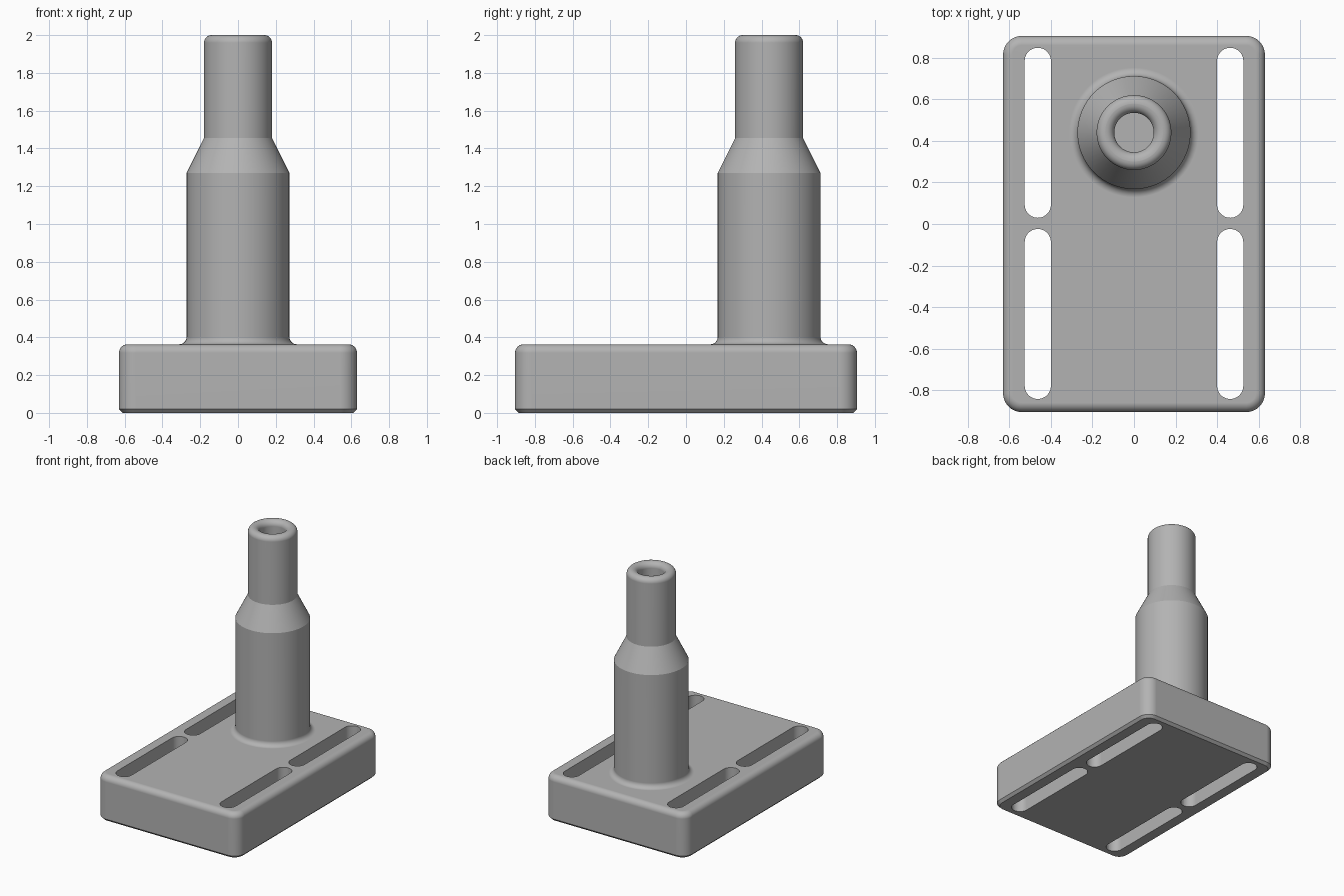
import bpy, bmesh, math
from math import sin, cos, pi

if "Cube" in bpy.data.objects:
    bpy.data.objects.remove(bpy.data.objects["Cube"])

grey = bpy.data.materials.new("light grey")
grey.diffuse_color = (0.45, 0.45, 0.45, 1)
grey.use_nodes = True
grey.node_tree.nodes["Principled BSDF"].inputs["Base Color"].default_value = grey.diffuse_color


def loft(name, rings):
    """Skin a stack of equal-length closed rings, capped at both ends."""
    bm = bmesh.new()
    loops = [[bm.verts.new(p) for p in ring] for ring in rings]
    for a, b in zip(loops, loops[1:]):
        for i in range(len(a)):
            j = (i + 1) % len(a)
            bm.faces.new((a[i], a[j], b[j], b[i]))
    bm.faces.new(loops[0][::-1])
    bm.faces.new(loops[-1])
    bmesh.ops.recalc_face_normals(bm, faces=bm.faces)
    mesh = bpy.data.meshes.new(name)
    bm.to_mesh(mesh)
    bm.free()
    mesh.materials.append(grey)
    obj = bpy.data.objects.new(name, mesh)
    bpy.context.collection.objects.link(obj)
    return obj


def rounded_rect(hx, hy, r, z, cx=0, cy=0, n=10):
    """Ring of a rectangle with rounded corners."""
    ring = []
    for q, (sx, sy) in enumerate([(1, 1), (-1, 1), (-1, -1), (1, -1)]):
        for i in range(n + 1):
            a = (q + i / n) * pi / 2
            ring.append((cx + sx * (hx - r) + r * cos(a),
                         cy + sy * (hy - r) + r * sin(a), z))
    return ring


def circle(r, z, cy, n=64):
    return [(r * cos(2 * pi * i / n), cy + r * sin(2 * pi * i / n), z) for i in range(n)]


def arc(cx, cz, r, a0, a1, n=7):
    """Profile points along an arc, angles in degrees."""
    angles = [math.radians(a0 + (a1 - a0) * i / n) for i in range(n + 1)]
    return [(cx + r * cos(a), cz + r * sin(a)) for a in angles]


def boolean(obj, tool, operation):
    mod = obj.modifiers.new(operation.lower(), 'BOOLEAN')
    mod.object, mod.operation, mod.solver = tool, operation, 'EXACT'
    bpy.context.view_layer.objects.active = obj
    bpy.ops.object.modifier_apply(modifier=mod.name)
    bpy.data.objects.remove(tool)


HX, HY, TOP, CORNER, POST_Y = 0.63, 0.905, 0.363, 0.09, 0.44

# base block: chamfered bottom edge, rounded top edge
profile = [(0.02, 0), (0, 0.02)]
profile += [(0.045 - x, z) for x, z in arc(0, TOP - 0.045, 0.045, 0, 90)]
base = loft("base_with_post", [rounded_rect(HX - d, HY - d, CORNER - d, z) for d, z in profile])

# four long mounting slots
for x in (-0.463, 0.463):
    for y in (-0.433, 0.439):
        slot = loft("slot_cutter", [rounded_rect(0.063, 0.409, 0.0629, z, x, y) for z in (-0.1, 0.5)])
        boolean(base, slot, 'DIFFERENCE')

# stepped hollow post with a fillet at its foot and a rounded rim
profile = [(0.312, 0.25)]
profile += arc(0.312, TOP + 0.04, 0.04, 270, 180)
profile += [(0.272, 1.27), (0.18, 1.455)]
profile += arc(0.14, 1.96, 0.04, 0, 90)
profile += arc(0.138, 1.957, 0.043, 90, 180)
profile += [(0.095, 0.9)]
post = loft("post", [circle(r, z, POST_Y) for r, z in profile])
boolean(base, post, 'UNION')

# smooth rounded areas while keeping the flats flat
bpy.ops.object.select_all(action='DESELECT')
base.select_set(True)
bpy.context.view_layer.objects.active = base
bpy.ops.object.shade_smooth_by_angle(angle=math.radians(25))
weighted = base.modifiers.new("weighted_normals", 'WEIGHTED_NORMAL')
weighted.keep_sharp = True
